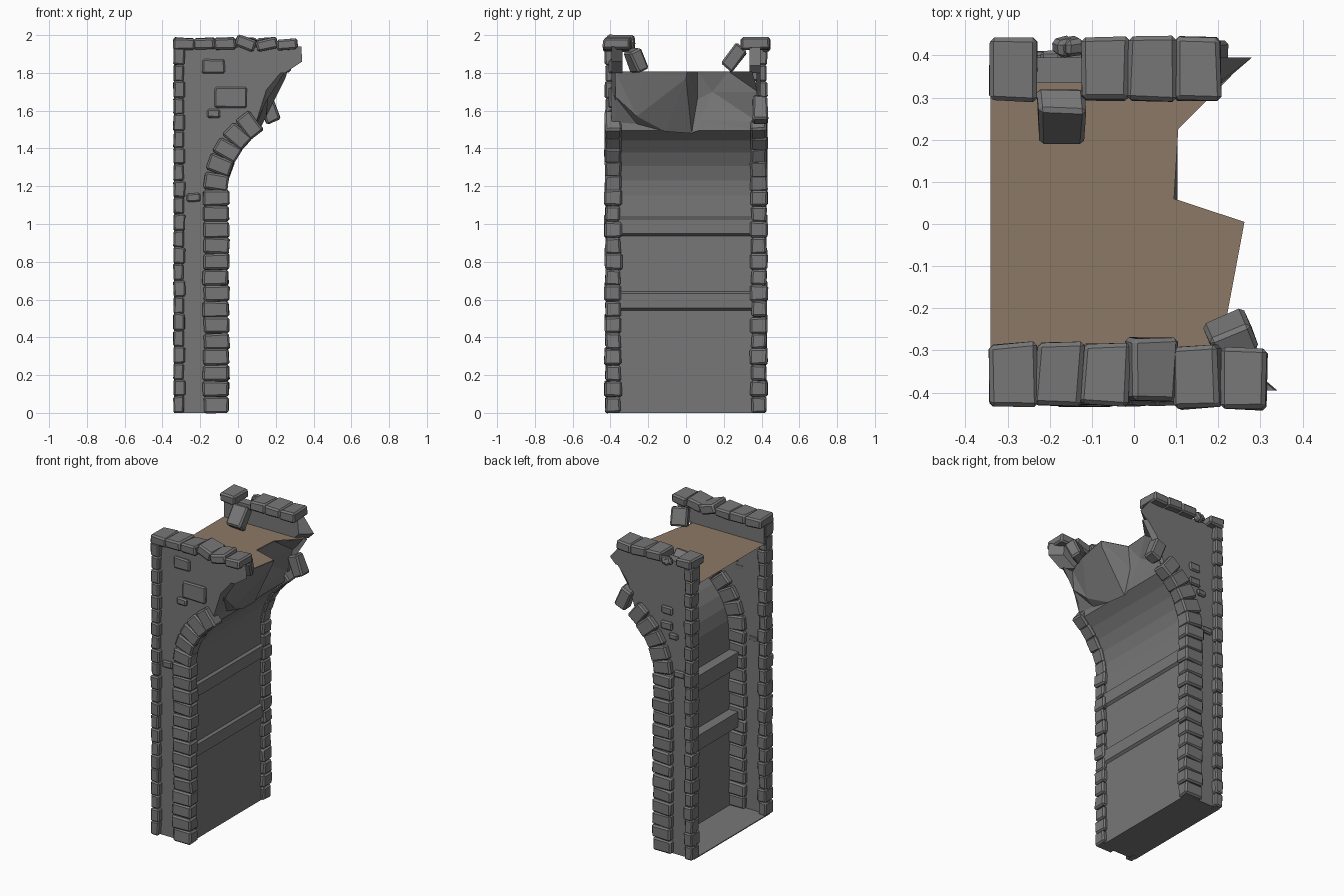
import bpy, bmesh, random
from math import sin, cos
from mathutils import Vector, Matrix, Euler

random.seed(4)
if "Cube" in bpy.data.objects:
    bpy.data.objects.remove(bpy.data.objects["Cube"], do_unlink=True)


def material(name, rgb):
    m = bpy.data.materials.new(name)
    m.use_nodes = True
    m.diffuse_color = (*rgb, 1)
    m.node_tree.nodes["Principled BSDF"].inputs["Base Color"].default_value = (*rgb, 1)
    return m


GREY = material("stone grey", (0.185, 0.185, 0.185))
BROWN = material("earth brown", (0.265, 0.19, 0.132))

# Shared arch shape: centre and radii in the xz plane
CX, CZ = 0.35, 1.15
R_STONE, R_WALL, R_SOFFIT = 0.4725, 0.45, 0.425


def arch(radius, angle):
    return CX - radius * cos(angle), CZ + radius * sin(angle)


def finish(bm, name, mat=GREY):
    bmesh.ops.recalc_face_normals(bm, faces=bm.faces)
    me = bpy.data.meshes.new(name)
    bm.to_mesh(me)
    bm.free()
    me.materials.append(mat)
    ob = bpy.data.objects.new(name, me)
    bpy.context.collection.objects.link(ob)
    return ob


def stone(bm, centre, size, rot=(0, 0, 0), jitter=0.005, bevel=0.01):
    """Rough chamfered block added to bm."""
    part = bmesh.new()
    bmesh.ops.create_cube(part, size=1)
    for v in part.verts:
        v.co = Vector(c * s + random.uniform(-jitter, jitter) for c, s in zip(v.co, size))
    bmesh.ops.bevel(part, geom=part.edges[:], offset=min(bevel, min(size) * 0.25),
                    segments=1, affect='EDGES')
    part.transform(Matrix.Translation(centre) @ Euler(rot).to_matrix().to_4x4())
    tmp = bpy.data.meshes.new("tmp")
    part.to_mesh(tmp)
    part.free()
    bm.from_mesh(tmp)
    bpy.data.meshes.remove(tmp)


def prism(name, outer, inner, y_outer, y_inner):
    """Solid between two matching xz outlines."""
    bm = bmesh.new()
    a = [bm.verts.new((x, y_outer, z)) for x, z in outer]
    b = [bm.verts.new((x, y_inner, z)) for x, z in inner]
    bm.faces.new(a)
    bm.faces.new(b[::-1])
    for i in range(len(a)):
        j = (i + 1) % len(a)
        bm.faces.new((a[i], b[i], b[j], a[j]))
    return finish(bm, name)


# Side walls, parapets and the stone courses on both sides
tips = {"front": [(0.25, 1.8), (0.34, 1.86), (0.335, 1.94)],
        "back": [(0.24, 1.8), (0.28, 1.84), (0.2, 1.94)]}
curve = [arch(R_WALL, 0.95 * i / 6) for i in range(7)]
for side, s in (("front", -1), ("back", 1)):
    # The broken edge slopes, so the outer outline stops short of the inner one
    start = [(-0.338, 0), (-0.1, 0)] + curve
    outer = start + [(0.15, 1.71), (0.225, 1.8), (-0.338, 1.8)]
    inner = start + [(0.15, 1.65), (0.245, 1.8), (-0.338, 1.8)]
    prism(side + "_wall", outer, inner, s * 0.395, s * 0.372)
    outer = [(-0.338, 1.8)] + tips[side] + [(-0.338, 1.935)]
    inner = [(x - 0.07 if x > 0.2 else x, z) for x, z in outer]
    prism(side + "_parapet", outer, inner, s * 0.395, s * 0.335)

    # Outer corner column
    bm = bmesh.new()
    n = 22
    h = 1.93 / n
    for i in range(n):
        w = 0.06 if i % 2 else 0.054
        stone(bm, (-0.341 + w / 2, s * 0.386, (i + 0.5) * h),
              (w, 0.08 + 0.01 * (i % 2), h), jitter=0.003, bevel=0.008)
    finish(bm, side + "_corner_stones")

    # Pier column and arch stones
    bm = bmesh.new()
    n = 14
    h = 1.18 / n
    for i in range(n):
        stone(bm, (-0.117 + random.uniform(-0.004, 0.004), s * 0.386, (i + 0.5) * h),
              (0.136, 0.08 + 0.012 * (i % 2), h), (0, random.uniform(-0.04, 0.04), 0), 0.004)
    for i in range(5):
        a = 0.155 + 0.19 * i
        x, z = arch(R_STONE, a)
        stone(bm, (x, s * 0.386, z), (0.13, 0.088, 0.09), (0, a, 0), 0.004)
    finish(bm, side + "_arch_stones")

# Loose arch stone left hanging at the back
bm = bmesh.new()
stone(bm, (0.165, 0.392, 1.605), (0.14, 0.082, 0.08), (0, 1.2, 0))
finish(bm, "loose_arch_stone")

# Parapet cap stones: centre y, lift and tilt
bm = bmesh.new()
caps = [(-0.358, 0, 0), (-0.355, 0, 0), (-0.357, 0, 0),
        (-0.346, 0.006, 0.35), (-0.364, 0, -0.25), (-0.366, 0, -0.08)]
for i, (y, lift, tilt) in enumerate(caps):
    stone(bm, (-0.287 + 0.1095 * i, y, 1.953 + lift), (0.112, 0.148, 0.06),
          (0, tilt, random.uniform(-0.06, 0.06)))
finish(bm, "front_cap_stones")
bm = bmesh.new()
for i in (0, 2, 3, 4):
    stone(bm, (-0.287 + 0.1095 * i, 0.368, 1.955), (0.112, 0.15, 0.062))
for x in (-0.165, -0.145):
    stone(bm, (x, 0.42, 1.94), (0.05, 0.04, 0.05), (0.3, 0.4, 0.2))
finish(bm, "back_cap_stones")

# Fallen blocks leaning on the parapets
bm = bmesh.new()
stone(bm, (0.23, -0.265, 1.868), (0.105, 0.075, 0.118), (0.4, 0, 0.42))
stone(bm, (-0.172, 0.257, 1.88), (0.112, 0.078, 0.135), (-0.65, 0, 0))
finish(bm, "fallen_stones")

# Small blocks set into the wall faces
inset = {-1: [(-0.13, 1.835, 0.12, 0.075), (-0.04, 1.67, 0.17, 0.108),
              (-0.13, 1.585, 0.07, 0.045), (-0.235, 1.14, 0.075, 0.045)],
         1: [(-0.14, 1.6, 0.08, 0.05), (-0.14, 1.5, 0.08, 0.05),
             (-0.19, 1.44, 0.06, 0.04), (-0.235, 1.2, 0.08, 0.045)]}
bm = bmesh.new()
for s, blocks in inset.items():
    for x, z, w, h in blocks:
        stone(bm, (x, s * 0.39, z), (w, 0.04, h), jitter=0.003, bevel=0.008)
finish(bm, "inset_stones")

# Curved panel beneath the arch
bm = bmesh.new()
path = [(CX - R_SOFFIT, 0)] + [arch(R_SOFFIT, 0.95 * i / 5) for i in range(6)]
rows = [[bm.verts.new((x, y, z)) for y in (-0.38, 0.38)] for x, z in path]
for p, q in zip(rows, rows[1:]):
    bm.faces.new((p[0], p[1], q[1], q[0]))
finish(bm, "arch_panel")

# Cross beams through the panel
for name, z in (("lower_beam", 0.543), ("upper_beam", 0.937)):
    beam = [(-0.14, z), (-0.075, z), (-0.06, z + 0.012), (-0.06, z + 0.09),
            (-0.075, z + 0.1), (-0.14, z + 0.1)]
    prism(name, beam, beam, -0.375, 0.375)

# Base slab
slab = [(-0.338, 0), (-0.075, 0), (-0.075, 0.006), (-0.338, 0.006)]
prism("base", slab, slab, -0.39, 0.39)

# Broken deck surface
edge = [(0.17, -0.375), (0.22, -0.22), (0.262, 0.005), (0.095, 0.06), (0.105, 0.225), (0.23, 0.35)]
bm = bmesh.new()
bm.faces.new([bm.verts.new((x, y, 1.81)) for x, y in
              [(-0.34, 0.375), (-0.34, -0.375)] + edge + [(0.23, 0.375)]])
finish(bm, "deck", BROWN)

# Fractured rubble face from the deck edge down to the arch end
top = [(x, y, 1.808) for x, y in edge]
mid = [(0.16, -0.38, 1.68), (0.15, -0.26, 1.57), (0.25, 0.0, 1.77),
       (0.08, 0.06, 1.66), (0.07, 0.14, 1.7), (0.14, 0.38, 1.7)]
low = [(0.1, -0.38, 1.54), (0.1, -0.26, 1.53), (0.11, -0.11, 1.49),
       (0.1, 0.03, 1.48), (0.095, 0.07, 1.55), (0.1, 0.38, 1.54)]
end_x, end_z = path[-1]
seam = [(end_x, y, end_z) for _, y, _ in low]
bm = bmesh.new()
grid = [[bm.verts.new(p) for p in row] for row in (top, mid, low, seam)]
for a, b in zip(grid, grid[1:]):
    for i in range(5):
        bm.faces.new((a[i], b[i], b[i + 1]))
        bm.faces.new((a[i], b[i + 1], a[i + 1]))
finish(bm, "rubble_face")
